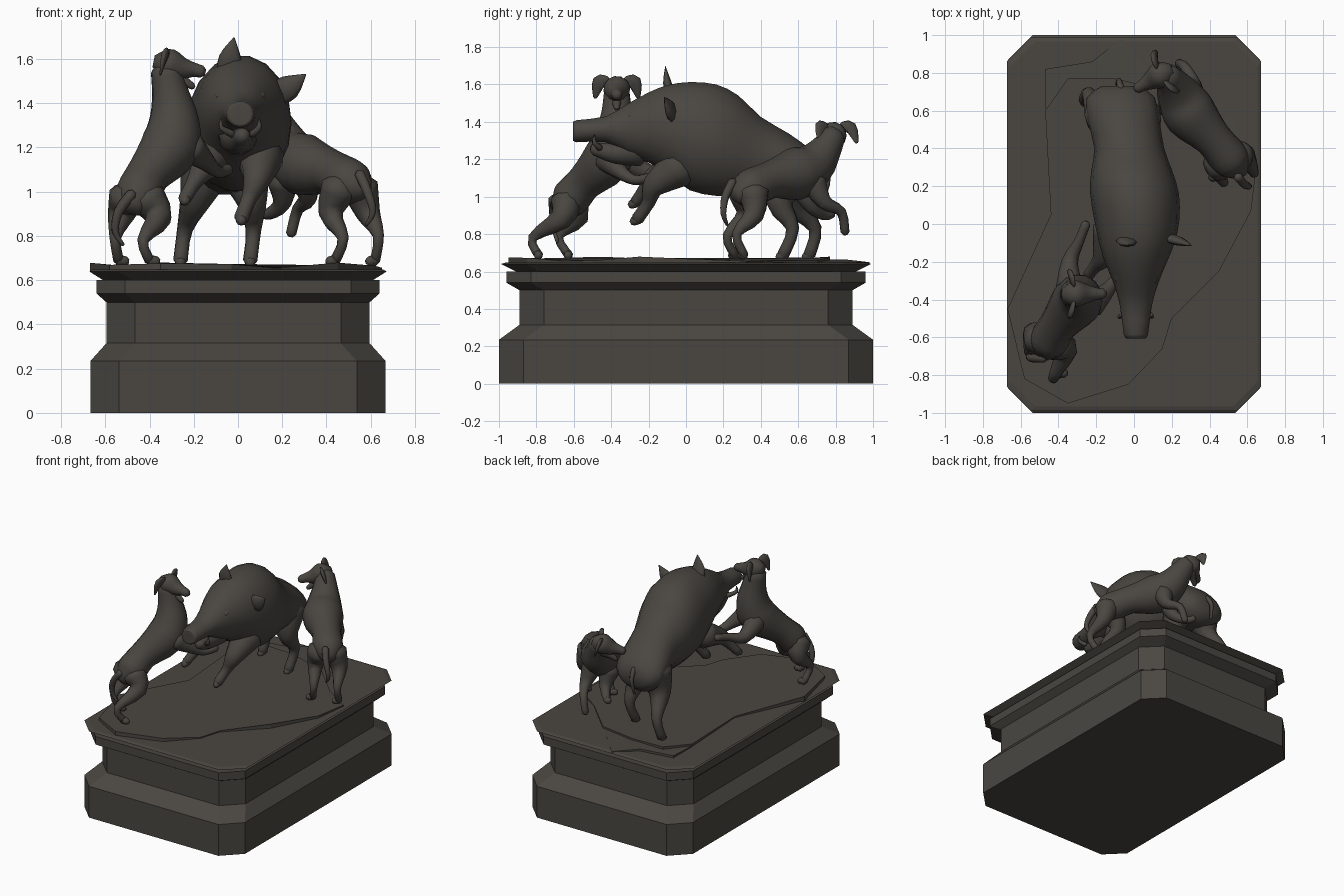
import bpy, bmesh, math
from mathutils import Vector

bronze = bpy.data.materials.new("dark bronze")
bronze.diffuse_color = (0.068, 0.062, 0.053, 1)


def skin(name, rings, smooth=True):
    """Bridge a list of equal-length point rings and cap both ends."""
    bm = bmesh.new()
    vs = [[bm.verts.new(p) for p in ring] for ring in rings]
    n = len(vs[0])
    for a, b in zip(vs, vs[1:]):
        for i in range(n):
            j = (i + 1) % n
            bm.faces.new((a[i], a[j], b[j], b[i]))
    bm.faces.new(vs[0][::-1])
    bm.faces.new(vs[-1])
    bmesh.ops.recalc_face_normals(bm, faces=bm.faces)
    me = bpy.data.meshes.new(name)
    bm.to_mesh(me)
    bm.free()
    me.materials.append(bronze)
    for f in me.polygons:
        f.use_smooth = smooth
    ob = bpy.data.objects.new(name, me)
    bpy.context.collection.objects.link(ob)
    return ob


def spline(rows, steps):
    """Catmull-Rom through rows of numbers."""
    out = []
    for i in range(len(rows) - 1):
        p0, p1, p2, p3 = (rows[max(i - 1, 0)], rows[i], rows[i + 1],
                          rows[min(i + 2, len(rows) - 1)])
        for s in range(steps):
            t = s / steps
            out.append([0.5 * (2 * b + (c - a) * t + (2 * a - 5 * b + 4 * c - d) * t * t
                               + (3 * b - a - 3 * c + d) * t ** 3)
                        for a, b, c, d in zip(p0, p1, p2, p3)])
    return out + [list(rows[-1])]


def tube(name, rows, sides=10, flat=1.0, side=(0.3, 0.9, 0.1), steps=3):
    """Rounded limb through (x, y, z, radius) rows; flat squashes it along `side`."""
    pts = spline(rows, steps)
    P = [Vector(p[:3]) for p in pts]
    R = [max(p[3], 0.003) for p in pts]
    # rounded ends
    a, b = (P[0] - P[1]).normalized(), (P[-1] - P[-2]).normalized()
    P = [P[0] + a * R[0] * 0.6] + P + [P[-1] + b * R[-1] * 0.6]
    R = [R[0] * 0.5] + R + [R[-1] * 0.5]
    u, rings = Vector(side), []
    for i, p in enumerate(P):
        t = (P[min(i + 1, len(P) - 1)] - P[max(i - 1, 0)]).normalized()
        u = (u - t * u.dot(t)).normalized()
        v = t.cross(u)
        rings.append([p + R[i] * (flat * math.cos(k) * u + math.sin(k) * v)
                      for k in (2 * math.pi * j / sides for j in range(sides))])
    return skin(name, rings)


# plinth: chamfered rectangle swept through stepped tiers
def tier(hx, hy, z, c=0.13):
    return [(sx * x, sy * y, z) for sx, sy, pts in (
        (1, 1, ((hx, hy - c), (hx - c, hy))), (-1, 1, ((hx - c, hy), (hx, hy - c))),
        (-1, -1, ((hx, hy - c), (hx - c, hy))), (1, -1, ((hx - c, hy), (hx, hy - c))))
        for x, y in pts]


skin("plinth", [tier(*t) for t in (
    (.667, 1, 0), (.667, 1, .235), (.595, .89, .315), (.595, .89, .50), (.64, .96, .54),
    (.64, .96, .60), (.61, .91, .60), (.673, .99, .64), (.655, .965, .648))], False)


# rocky ground: two irregular slabs
def slab(name, outline, z):
    top = [(x, y, z + .012 * math.sin(5 * x + 4 * y)) for x, y in outline]
    skin(name, [[(x, y, .64) for x, y in outline], top], False)


slab("ground_lower", [(-.07, .98), (-.22, .86), (-.47, .82), (-.47, .6), (0, .2), (.3, .2),
                      (.66, .4), (.57, .62), (.3, .6), (.1, .8)], .655)
slab("ground_upper", [(-.35, .77), (-.47, .6), (-.44, .05), (-.67, -.45), (-.58, -.82),
                      (-.35, -.95), (-.03, -.85), (.15, -.66), (.2, -.5), (.45, -.25),
                      (.62, .07), (.65, .32), (.45, .45), (.2, .7), (-.1, .77)], .668)

# boar body: rows of y, centre x, half width, top z, bottom z
boar = [(-.605, .01, .048, 1.395, 1.305), (-.585, .01, .064, 1.41, 1.29),
        (-.43, .01, .085, 1.43, 1.29), (-.31, .01, .12, 1.50, 1.22),
        (-.2, .01, .165, 1.56, 1.18), (-.1, .015, .20, 1.60, 1.12),
        (.02, .015, .225, 1.617, 1.03), (.16, .003, .235, 1.605, 1.0),
        (.28, -.012, .215, 1.545, 1.0), (.4, -.025, .185, 1.43, 1.0),
        (.55, -.055, .19, 1.34, .99), (.67, -.07, .18, 1.25, .99), (.73, -.07, .10, 1.17, 1.05)]
skin("boar_body", [[(cx + w * math.cos(k), y, (t + b) / 2 + (t - b) / 2 * math.sin(k))
                    for k in (math.tau * j / 18 for j in range(18))]
                   for y, cx, w, t, b in spline(boar, 2)])
tube("boar_lower_jaw", [(.0, -.26, 1.25, .09), (.01, -.38, 1.235, .06), (.02, -.49, 1.255, .035)])
for s in (-1, 1):
    tube("boar_tusk", [(.02 + s * .045, -.46, 1.26, .018), (.01 + s * .085, -.49, 1.29, .013),
                       (.01 + s * .085, -.49, 1.33, .003)], 6)
    tube("boar_brow", [(.01 + s * .10, -.24, 1.44, .025), (.01 + s * .09, -.30, 1.43, .02)], 8)
tube("boar_ear_left", [(-.04, -.08, 1.54, .055), (-.035, -.10, 1.61, .05), (-.018, -.11, 1.695, .004)],
     8, .45, (0, 1, 0))
tube("boar_ear_right", [(.17, -.07, 1.44, .055), (.235, -.09, 1.475, .055), (.305, -.115, 1.53, .004)],
     8, .45, (0, 1, 0))
for name, rows in {
    "boar_front_leg_right": [(.1, -.03, 1.16, .11), (.085, -.17, 1.06, .065),
                             (.05, -.2, .97, .036), (.015, -.26, .88, .034)],
    "boar_front_leg_left": [(-.12, -.03, 1.16, .1), (-.16, -.17, 1.1, .06),
                            (-.2, -.22, 1.04, .036), (-.24, -.27, .97, .03)],
    "boar_hind_leg_left": [(-.14, .58, 1.12, .13), (-.19, .58, .97, .075),
                           (-.24, .69, .83, .036), (-.26, .66, .69, .033)],
    "boar_hind_leg_right": [(.02, .56, 1.12, .13), (.06, .5, .97, .075),
                            (.07, .57, .83, .036), (.055, .52, .69, .033)],
}.items():
    tube(name, rows)
    x, y, z, r = rows[-1]
    tube(name + "_hoof", [(x, y, z, .03), (x, y - .025, z - .015, .022)], 8)
tube("boar_tail", [(-.07, .72, 1.17, .02), (-.08, .76, 1.1, .015), (-.09, .74, 1.0, .01)], 6)


# hounds: trunk, head along a facing direction, drooping ears, limbs and tail
def hound(name, trunk, head, face, ear_r, legs, tail):
    tube(name + "_trunk", trunk, 14)
    h, f = Vector(head), Vector(face).normalized()
    s = f.cross(Vector((0, 0, 1))).normalized()
    up = s.cross(f)

    def at(a, b, c, r):
        return (*(h + f * a + s * b + up * c), r)
    tube(name + "_skull", [at(-.04, 0, 0, .055), at(.0, 0, .0, .072), at(.06, 0, -.005, .052),
                           at(.11, 0, 0, .034), at(.15, 0, 0, .028)], 12)
    tube(name + "_jaw", [at(.02, 0, -.05, .035), at(.08, 0, -.06, .024), at(.125, 0, -.075, .015)], 8)
    for d in (-1, 1):
        tube(name + "_ear", [at(-.02, d * .05, .04, .026), at(-.03, d * .095, .03, ear_r),
                             at(-.03, d * .115, -.05, .012)], 8, .4, s)
    for i, leg in enumerate(legs):
        tube(f"{name}_leg_{i + 1}", leg)
        if leg[-1][2] < .72:  # paws only for legs standing on the ground
            x, y, z, r = leg[-1]
            g = Vector((f.x, f.y, 0)) * .035
            tube(f"{name}_paw_{i + 1}", [(x, y, z, .026), (x + g.x, y + g.y, z - .005, .022)], 8)
    tube(name + "_tail", tail, 8)


hound("front_hound",
      [(-.47, -.67, .95, .07), (-.45, -.62, .99, .105), (-.405, -.54, 1.08, .1),
       (-.31, -.42, 1.2, .135), (-.29, -.38, 1.32, .115), (-.305, -.37, 1.44, .085),
       (-.325, -.37, 1.55, .07)],
      (-.31, -.37, 1.575), (1, 0, -.22), .038,
      [[(-.5, -.62, .98, .085), (-.53, -.58, .89, .06), (-.555, -.68, .79, .026), (-.54, -.63, .69, .024)],
       [(-.41, -.64, .97, .085), (-.36, -.67, .88, .06), (-.43, -.82, .78, .026), (-.40, -.79, .69, .024)],
       [(-.34, -.34, 1.2, .075), (-.34, -.2, 1.13, .045), (-.29, -.09, 1.16, .027), (-.255, 0, 1.18, .025)],
       [(-.22, -.42, 1.2, .075), (-.15, -.36, 1.14, .045), (-.09, -.28, 1.09, .027), (-.045, -.2, 1.1, .027)]],
      [(-.48, -.71, .99, .025), (-.54, -.71, .91, .022), (-.555, -.7, .82, .016), (-.52, -.69, .76, .008)])

hound("rear_hound",
      [(.55, .29, 1.02, .07), (.51, .34, 1.04, .105), (.42, .45, 1.09, .1),
       (.3, .58, 1.12, .14), (.24, .68, 1.17, .12), (.2, .75, 1.26, .085), (.17, .79, 1.33, .065)],
      (.14, .79, 1.33), (-.85, -.5, -.35), .036,
      [[(.55, .36, 1.02, .085), (.59, .36, .9, .055), (.635, .27, .8, .026), (.62, .31, .69, .024)],
       [(.46, .31, 1.02, .085), (.42, .32, .9, .055), (.475, .22, .79, .026), (.44, .26, .69, .024)],
       [(.3, .68, 1.08, .075), (.315, .74, .97, .042), (.27, .83, .92, .027), (.24, .85, .81, .024)],
       [(.2, .62, 1.06, .075), (.2, .67, .95, .042), (.14, .74, .9, .027), (.1, .78, .91, .024)]],
      [(.55, .25, 1.08, .025), (.585, .21, 1.0, .022), (.61, .2, .91, .016), (.58, .22, .85, .008)])
